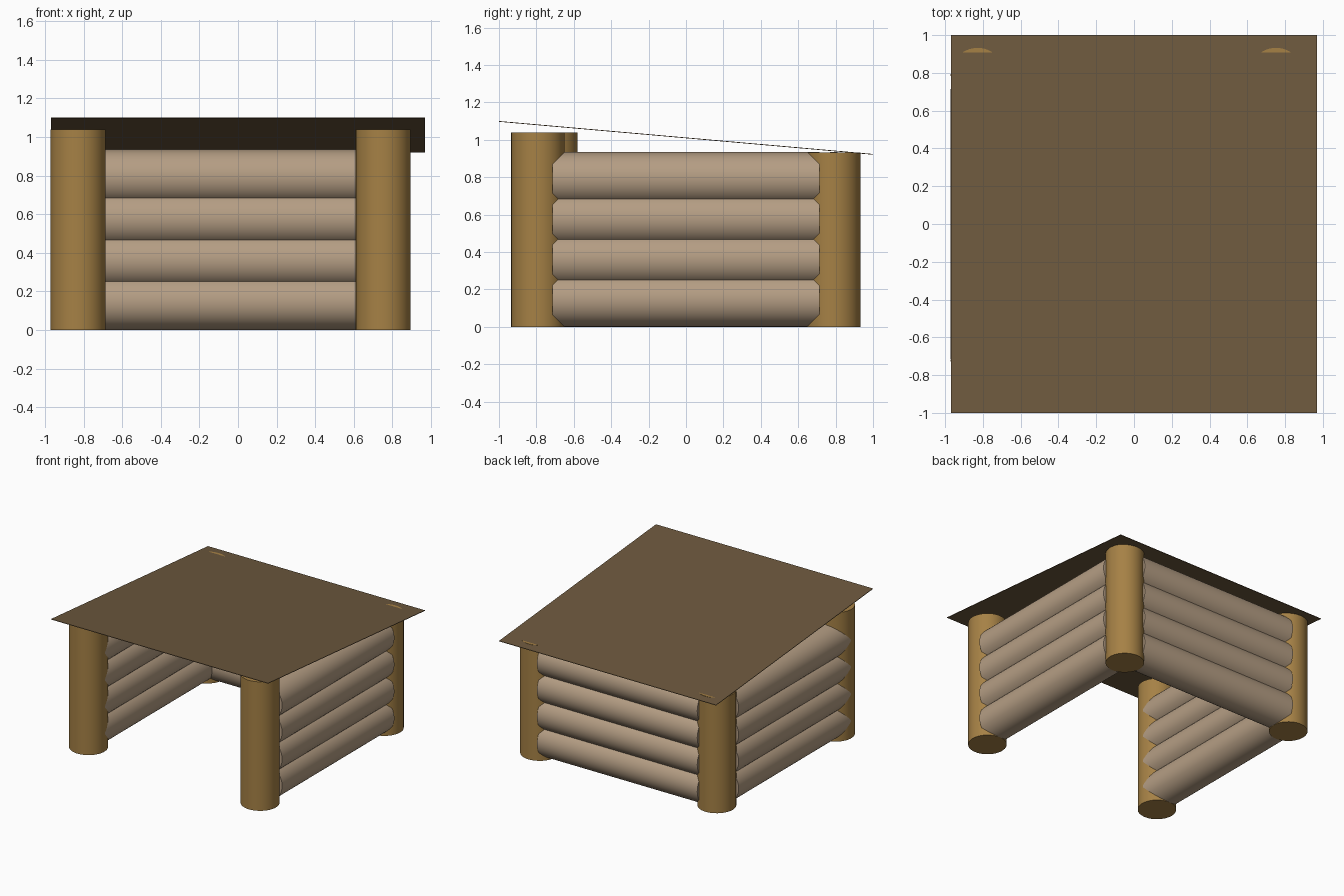
import bpy
import math
from mathutils import Vector

cube = bpy.data.objects.get("Cube")
if cube:
    bpy.data.objects.remove(cube, do_unlink=True)


def material(name, rgb):
    mat = bpy.data.materials.new(name)
    mat.use_nodes = True
    mat.diffuse_color = (*rgb, 1)
    mat.node_tree.nodes["Principled BSDF"].inputs["Base Color"].default_value = (*rgb, 1)
    return mat


post_wood = material("golden post wood", (0.38, 0.22, 0.06))
log_wood = material("pale log wood", (0.46, 0.34, 0.23))
roof_brown = material("dark brown roof", (0.155, 0.10, 0.048))

RADIUS = 0.1425
LOG_LENGTH = 1.43
LOG_STEP = 0.2165
LEFT_X, RIGHT_X, BACK_Y = 0.752, -0.828, 0.79


def round_timber(name, start, end, mat):
    """Capped cylinder between two points."""
    start, end = Vector(start), Vector(end)
    axis = end - start
    bpy.ops.mesh.primitive_cylinder_add(
        vertices=48, radius=RADIUS, depth=axis.length,
        location=(start + end) / 2,
        rotation=axis.to_track_quat("Z", "Y").to_euler())
    obj = bpy.context.object
    obj.name = name
    obj.data.materials.append(mat)
    bpy.ops.object.shade_smooth_by_angle(angle=math.radians(35))
    return obj


# Corner posts: the front pair is taller and slightly staggered
posts = {
    "front_left_post": (LEFT_X, -0.792, 1.04),
    "front_right_post": (RIGHT_X, -0.722, 1.04),
    "back_left_post": (LEFT_X, BACK_Y, 0.932),
    "back_right_post": (RIGHT_X, BACK_Y, 0.932),
}
for name, (x, y, top) in posts.items():
    round_timber(name, (x, y, 0), (x, y, top), post_wood)

# Stacked log walls on three sides, front left open
half = LOG_LENGTH / 2
middle_x = (LEFT_X + RIGHT_X) / 2
for i in range(4):
    z = RADIUS + i * LOG_STEP
    for side, x in (("left", LEFT_X), ("right", RIGHT_X)):
        round_timber(f"{side}_wall_log_{i + 1}", (x, -half, z), (x, half, z), log_wood)
    round_timber(f"back_wall_log_{i + 1}", (middle_x - half, BACK_Y, z),
                 (middle_x + half, BACK_Y, z), log_wood)

# Thin roof sheet sloping down to the back
FRONT_Z, BACK_Z, THICKNESS = 1.098, 0.922, 0.004
bpy.ops.mesh.primitive_cube_add(size=2)
roof = bpy.context.object
roof.name = "roof_sheet"
for v in roof.data.vertices:
    slope_z = FRONT_Z if v.co.y < 0 else BACK_Z
    v.co = (v.co.x * 0.968, v.co.y, slope_z + v.co.z * THICKNESS / 2)
roof.data.materials.append(roof_brown)
